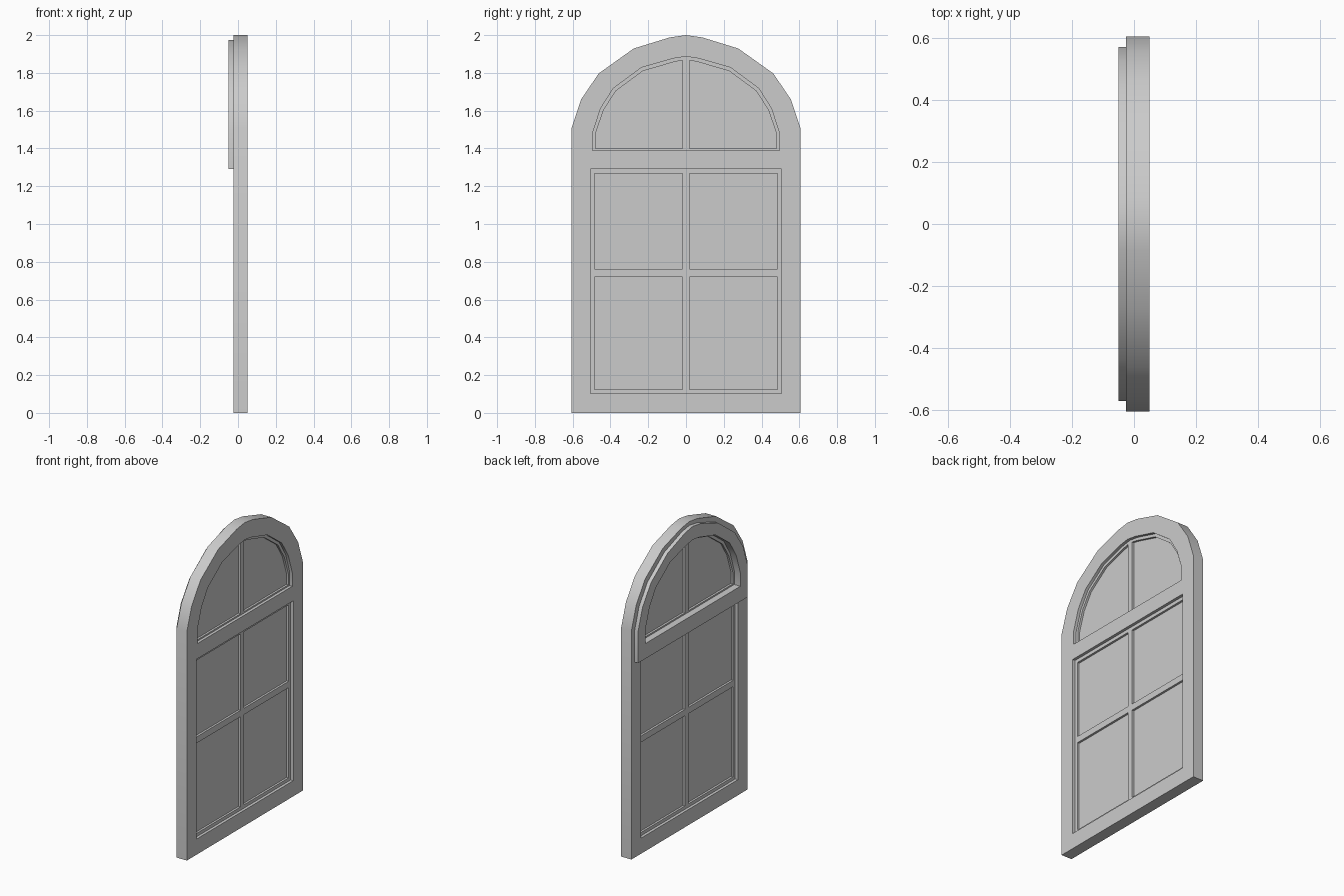
import bpy, bmesh, math
from mathutils import Matrix

if "Cube" in bpy.data.objects:
    bpy.data.objects.remove(bpy.data.objects["Cube"])


def plate(name, loops, x0, x1):
    """Extruded flat profile in the YZ plane; loops after the first are holes."""
    cu = bpy.data.curves.new(name, 'CURVE')
    cu.dimensions = '2D'
    cu.fill_mode = 'BOTH'
    cu.extrude = (x1 - x0) / 2
    for pts in loops:
        s = cu.splines.new('POLY')
        s.points.add(len(pts) - 1)
        for p, (y, z) in zip(s.points, pts):
            p.co = (y, z, 0, 1)
        s.use_cyclic_u = True
    tmp = bpy.data.objects.new(name + "_curve", cu)
    bpy.context.collection.objects.link(tmp)
    dg = bpy.context.evaluated_depsgraph_get()
    me = bpy.data.meshes.new_from_object(tmp.evaluated_get(dg))
    bpy.data.objects.remove(tmp)
    # stand the profile upright: local x, y, z -> world y, z, x
    me.transform(Matrix(((0, 0, 1, (x0 + x1) / 2), (1, 0, 0, 0), (0, 1, 0, 0), (0, 0, 0, 1))))
    bm = bmesh.new()
    bm.from_mesh(me)
    bmesh.ops.remove_doubles(bm, verts=bm.verts, dist=1e-5)
    bmesh.ops.recalc_face_normals(bm, faces=bm.faces)
    bm.to_mesh(me)
    bm.free()
    me.name = name
    ob = bpy.data.objects.new(name, me)
    bpy.context.collection.objects.link(ob)
    bpy.ops.object.select_all(action='DESELECT')
    ob.select_set(True)
    bpy.context.view_layer.objects.active = ob
    bpy.ops.object.shade_smooth_by_angle(angle=math.radians(30))
    return ob


def flip(pts):
    return [(-y, z) for y, z in reversed(pts)]


def arch(half, top):
    """Closed arch from its right half (bottom to top) and the apex height."""
    return half + [(0, top)] + flip(half)


def rect(y0, y1, z0, z1):
    return [(y0, z0), (y1, z0), (y1, z1), (y0, z1)]


# Profiles
outer = arch([(.605, 0), (.605, 1.51), (.555, 1.66), (.462, 1.797), (.277, 1.929), (.085, 1.988)], 2.0)
rim = arch([(.571, 1.29), (.571, 1.50), (.525, 1.64), (.437, 1.768), (.263, 1.897), (.08, 1.962)], 1.975)
arch_hole = arch([(.495, 1.39), (.495, 1.48), (.452, 1.612), (.385, 1.718), (.236, 1.828), (.07, 1.876)], 1.887)
low_hole = rect(-.505, .505, .103, 1.29)
arch_pane = [(.018, 1.40), (.48, 1.40), (.48, 1.475), (.437, 1.602), (.372, 1.704),
             (.228, 1.81), (.066, 1.857), (.018, 1.867)]
panes = [rect(.018, .484, z0, z1) for z0, z1 in ((.125, .72), (.762, 1.267))]

# Main frame and the raised rim around the arch at the back
plate("window_frame", [outer, arch_hole, low_hole], -.025, .05)
plate("arch_rim", [rim, arch_hole], -.05, -.025)

# Sashes with glazing bars
plate("arch_sash", [arch_hole, arch_pane, flip(arch_pane)], -.006, .031)
plate("lower_sash", [low_hole] + panes + [flip(p) for p in panes], -.006, .031)

# Glass panels
plate("arch_glass", [arch_hole], .008, .017)
plate("lower_glass", [low_hole], .008, .017)
